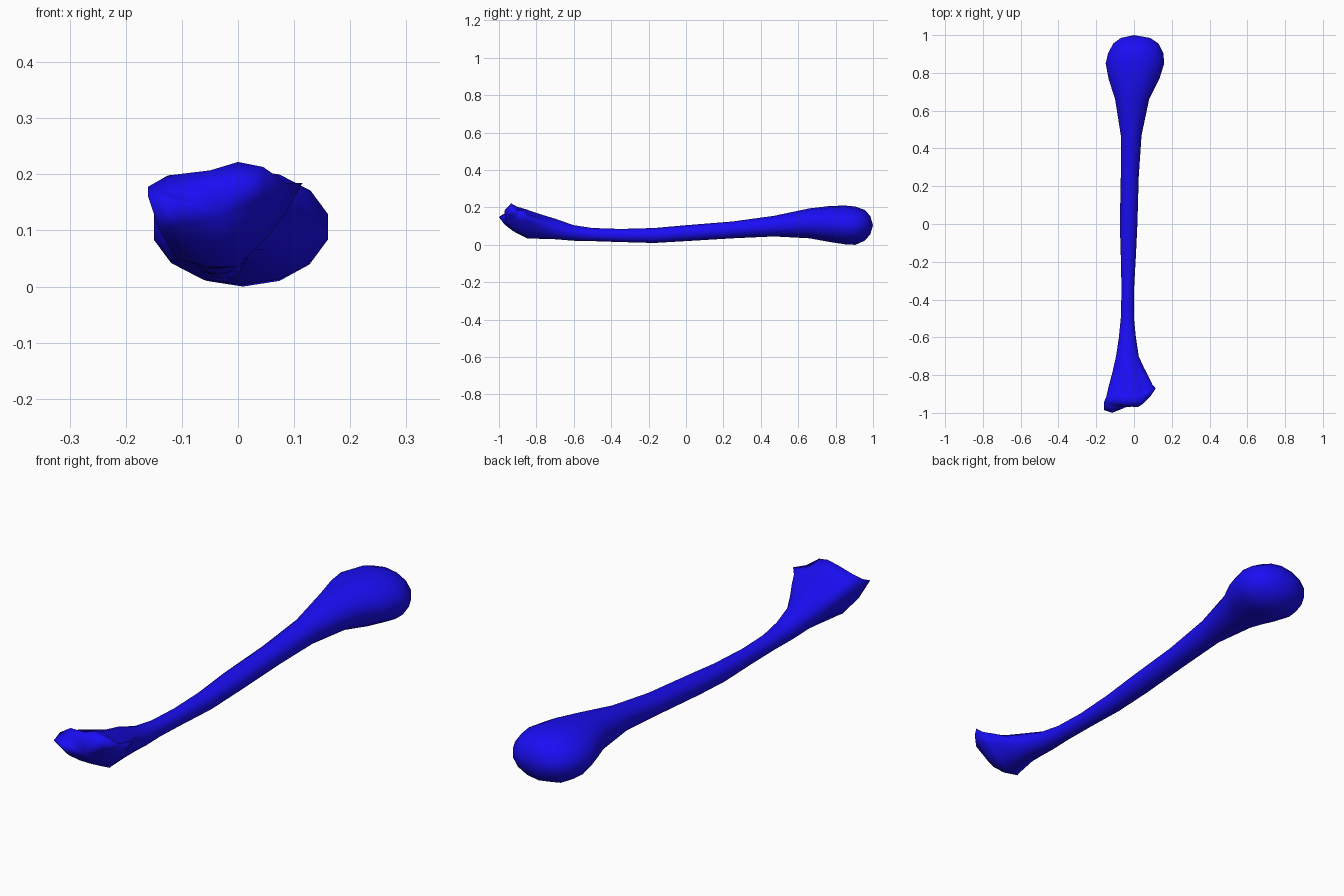
import bpy, bmesh
from math import sin, cos, pi
from mathutils import Vector

N = 14

def oval(y, x0, x1, z0, z1):
    """Ring of N points filling the given x and z range at height y."""
    cx, cz, rx, rz = (x0 + x1) / 2, (z0 + z1) / 2, (x1 - x0) / 2, (z1 - z0) / 2
    angles = [2 * pi * (i + 0.5) / N for i in range(N)]
    k = 1 / cos(pi / N)
    return [Vector((cx + rx * k * cos(a), y, cz + rz * sin(a))) for a in angles]

# flared end: irregular tilted rim
rim = [Vector(p) for p in [
    (0.115, -0.87, 0.185), (0.085, -0.915, 0.185), (0.045, -0.94, 0.213),
    (0.0, -0.935, 0.222), (-0.05, -0.94, 0.207), (-0.125, -0.925, 0.198),
    (-0.16, -0.945, 0.178), (-0.16, -0.985, 0.16), (-0.14, -0.94, 0.10),
    (-0.11, -0.875, 0.05), (-0.055, -0.85, 0.035), (0.0, -0.845, 0.035),
    (0.045, -0.855, 0.08), (0.085, -0.86, 0.13)]]
cap_centre = Vector((-0.03, -0.955, 0.125))
neck = oval(-0.70, -0.095, 0.025, 0.03, 0.14)

def flare(t, s):
    """Ring between neck and rim: t moves along y, s widens the section."""
    return [Vector((a.x + (b.x - a.x) * s, a.y + (b.y - a.y) * t, a.z + (b.z - a.z) * s))
            for a, b in zip(neck, rim)]

lip = [p.lerp(cap_centre, 0.35) + Vector((0, -0.025, 0)) for p in rim]
rings = [lip, rim, flare(0.88, 0.8), flare(0.65, 0.6), flare(0.35, 0.3), neck]

# shaft and rounded head: y, x range, z range
for s in [(-0.60, -0.08, 0.01, 0.022, 0.105), (-0.50, -0.07, 0.0, 0.02, 0.09),
          (-0.35, -0.066, 0.0, 0.015, 0.085), (-0.17, -0.07, 0.01, 0.01, 0.09),
          (0.0, -0.075, 0.018, 0.02, 0.105), (0.25, -0.07, 0.025, 0.035, 0.125),
          (0.47, -0.07, 0.04, 0.045, 0.155), (0.66, -0.10, 0.08, 0.035, 0.195),
          (0.77, -0.135, 0.135, 0.015, 0.208), (0.85, -0.15, 0.16, 0.003, 0.21),
          (0.905, -0.137, 0.155, 0.0, 0.205), (0.955, -0.11, 0.13, 0.022, 0.187),
          (0.985, -0.07, 0.085, 0.055, 0.155)]:
    rings.append(oval(*s))

# skin the rings and close both ends
bm = bmesh.new()
vr = [[bm.verts.new(p) for p in r] for r in rings]
for a, b in zip(vr, vr[1:]):
    for i in range(N):
        j = (i + 1) % N
        bm.faces.new((a[i], a[j], b[j], b[i]))
for ring, tip in ((vr[0], (-0.03, -0.965, 0.125)), (vr[-1], (0.0, 1.0, 0.105))):
    c = bm.verts.new(tip)
    for i in range(N):
        bm.faces.new((ring[i], ring[(i + 1) % N], c))
bmesh.ops.recalc_face_normals(bm, faces=bm.faces)
for f in bm.faces:
    f.smooth = True
mesh = bpy.data.meshes.new("bone")
bm.to_mesh(mesh)
bm.free()
bone = bpy.data.objects.new("bone", mesh)
bpy.context.collection.objects.link(bone)

mat = bpy.data.materials.new("blue")
mat.diffuse_color = (0.01, 0.004, 0.9, 1)
mesh.materials.append(mat)
